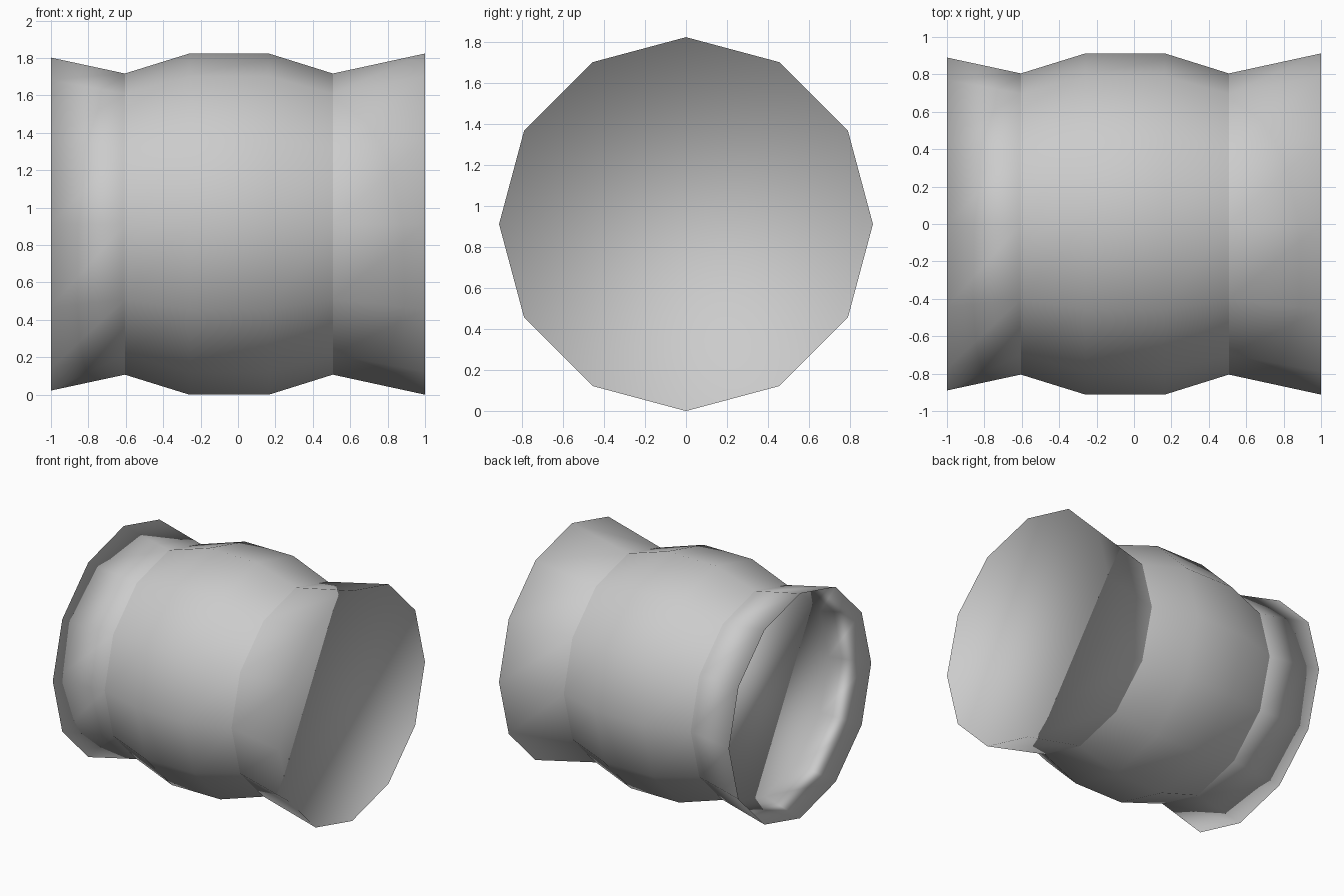
import bpy, bmesh, math

if "Cube" in bpy.data.objects:
    bpy.data.objects.remove(bpy.data.objects["Cube"])

SIDES = 12
R = 0.912  # largest radius, also the axis height


def lathe(name, profile, caps=()):
    """Turn (x, radius) points around the x axis; caps lists the rings to fill."""
    bm = bmesh.new()
    rings = []
    for x, r in profile:
        angles = [2 * math.pi * i / SIDES for i in range(SIDES)]
        rings.append([bm.verts.new((x, r * math.cos(a), R + r * math.sin(a)))
                      for a in angles])
    for a, b in zip(rings, rings[1:]):
        for i in range(SIDES):
            j = (i + 1) % SIDES
            bm.faces.new((a[j], a[i], b[i], b[j]))
    for c in caps:
        bm.faces.new(rings[c] if c == -1 else rings[c][::-1])
    bm.normal_update()
    # Point the shell outwards
    outer = max(bm.faces, key=lambda f: f.calc_center_median().z)
    if outer.normal.z < 0:
        bmesh.ops.reverse_faces(bm, faces=bm.faces[:])
    for f in bm.faces:
        f.smooth = True
    mesh = bpy.data.meshes.new(name)
    bm.to_mesh(mesh)
    bm.free()
    bpy.context.collection.objects.link(bpy.data.objects.new(name, mesh))


# Left flare with a recessed floor, belly, and right flare with a flat cap
lathe("left_flare", [(-0.69, 0.80), (-1.0, 0.89), (-0.605, 0.805)], caps=(0,))
lathe("belly", [(-0.605, 0.805), (-0.26, R), (0.165, R), (0.507, 0.805)])
lathe("right_flare", [(0.507, 0.805), (1.0, R)], caps=(-1,))
